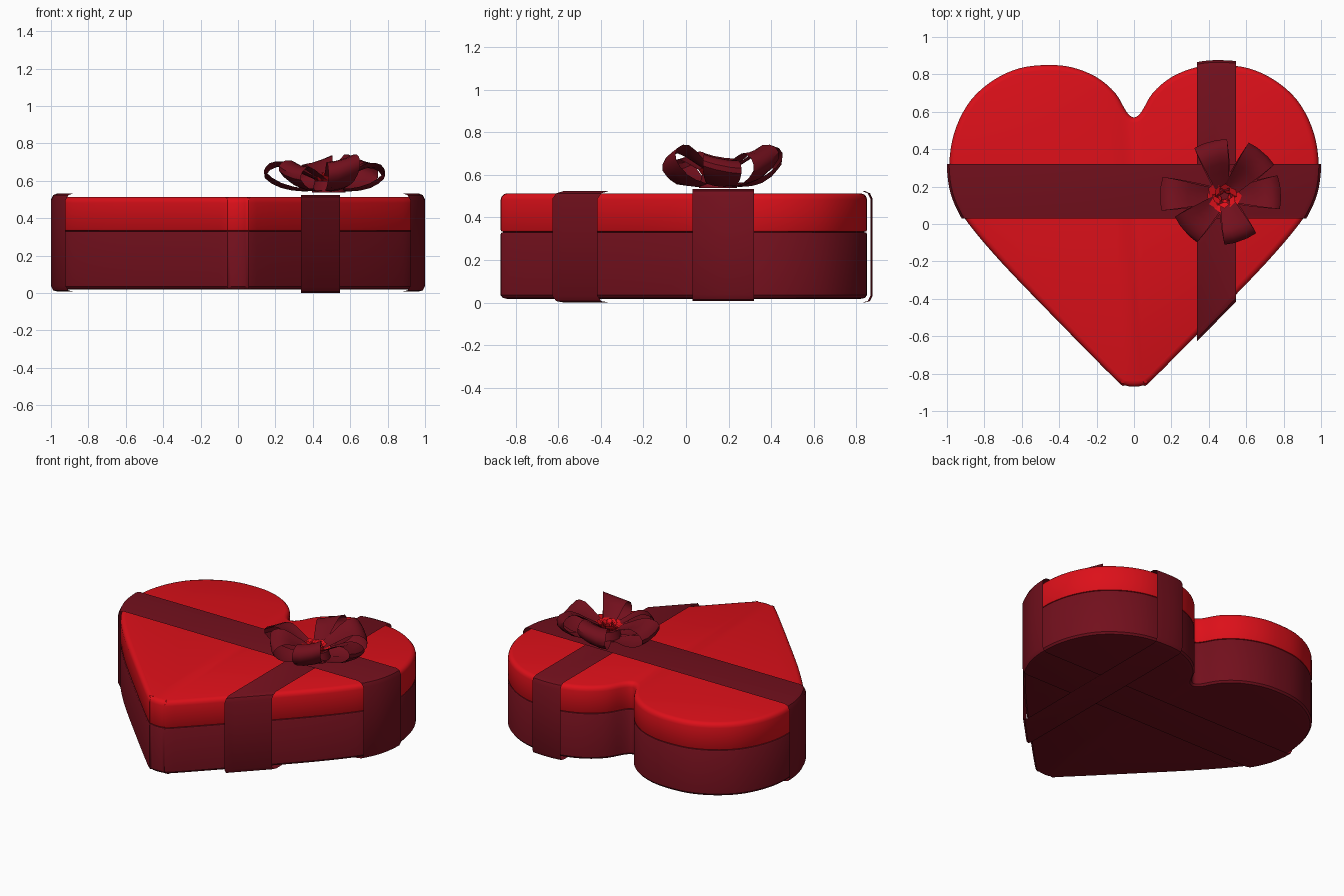
import bpy, bmesh, math, random
from mathutils import Vector

if "Cube" in bpy.data.objects:
    bpy.data.objects.remove(bpy.data.objects["Cube"])

random.seed(4)


def material(name, color):
    m = bpy.data.materials.new(name)
    m.diffuse_color = color
    m.use_nodes = True
    m.node_tree.nodes["Principled BSDF"].inputs["Base Color"].default_value = m.diffuse_color
    return m


RED = material("bright_red", (0.72, 0.005, 0.01, 1))
DARK = material("dark_red", (0.17, 0.005, 0.012, 1))


def finish(bm, name, mat, angle=35):
    me = bpy.data.meshes.new(name)
    bm.to_mesh(me)
    bm.free()
    ob = bpy.data.objects.new(name, me)
    me.materials.append(mat)
    bpy.context.collection.objects.link(ob)
    bpy.ops.object.select_all(action='DESELECT')
    ob.select_set(True)
    bpy.context.view_layer.objects.active = ob
    bpy.ops.object.shade_smooth_by_angle(angle=math.radians(angle))
    return ob


def smooth_path(pts, steps, closed):
    """Catmull-Rom interpolation through the control points."""
    n, out = len(pts), []
    for i in range(n if closed else n - 1):
        if closed:
            a, b, c, d = (pts[(i + k) % n] for k in (-1, 0, 1, 2))
        else:
            a, b, c, d = (pts[min(max(i + k, 0), n - 1)] for k in (-1, 0, 1, 2))
        for s in range(steps):
            t = s / steps
            out.append(0.5 * (2 * b + (c - a) * t + (2 * a - 5 * b + 4 * c - d) * t * t
                              + (3 * b - a - 3 * c + d) * t ** 3))
    if not closed:
        out.append(pts[-1])
    return out


# Heart outline: right half, mirrored to the left
half = [(0, .57), (.04, .60), (.10, .70), (.20, .785), (.33, .837), (.46, .85), (.61, .833),
        (.75, .77), (.87, .665), (.95, .52), (.985, .36), (.975, .20), (.93, .075),
        (.86, -.03), (.70, -.215), (.45, -.475), (.10, -.83), (.05, -.862), (0, -.87)]
ctrl = [Vector(p) for p in half] + [Vector((-x, y)) for x, y in half[-2:0:-1]]
HEART = smooth_path(ctrl, 4, True)


def heart_solid(profile):
    """Loft the heart through (outward offset, z) levels and cap both ends."""
    bm = bmesh.new()
    n, rings = len(HEART), []
    for off, z in profile:
        ring = []
        for i, p in enumerate(HEART):
            t = (HEART[(i + 1) % n] - HEART[i - 1]).normalized()
            ring.append(bm.verts.new((p.x - t.y * off, p.y + t.x * off, z)))
        rings.append(ring)
    for a, b in zip(rings, rings[1:]):
        for i in range(n):
            j = (i + 1) % n
            bm.faces.new((a[i], a[j], b[j], b[i]))
    bm.faces.new(rings[0])
    bm.faces.new(rings[-1])
    bmesh.ops.recalc_face_normals(bm, faces=bm.faces[:])
    return bm


# Box base and lid, meeting at a fine groove
finish(heart_solid([(-.03, .018), (-.01, .022), (0, .035), (0, .322), (-.004, .329), (-.015, .331)]),
       "box_base", DARK)
finish(heart_solid([(-.015, .332), (-.004, .334), (0, .341), (0, .482), (-.004, .497),
                    (-.014, .508), (-.03, .513)]), "box_lid", RED)


# Ribbons: strips cut out of a slightly larger heart shell
def ribbon(name, axis, lo, hi, off, bottom, top):
    bm = heart_solid([(off - .035, bottom), (off - .012, bottom + .006), (off, bottom + .03),
                      (off, top - .035), (off - .012, top - .01), (off - .035, top)])
    for pos, sign in ((lo, -1), (hi, 1)):
        co, no = Vector((0, 0, 0)), Vector((0, 0, 0))
        co[axis], no[axis] = pos, sign
        bmesh.ops.bisect_plane(bm, geom=bm.verts[:] + bm.edges[:] + bm.faces[:],
                               plane_co=co, plane_no=no, clear_outer=True)
    finish(bm, name, DARK)


ribbon("ribbon_across", 1, .03, .32, .014, .008, .533)
ribbon("ribbon_lengthwise", 0, .338, .545, .026, .001, .523)

# Bow loops: (distance out, height, half width) along one loop
CX, CY, CZ = .485, .15, .54
LOOP = [Vector(p) for p in ((.02, .012, .035), (.12, .004, .06), (.23, .028, .08), (.305, .085, .09),
                            (.29, .135, .088), (.22, .15, .075), (.13, .105, .055), (.04, .055, .035))]


def bow_loop(name, angle, length, lift, tilt):
    bm = bmesh.new()
    a = math.radians(angle)
    out, side = Vector((math.cos(a), math.sin(a))), Vector((-math.sin(a), math.cos(a)))
    rows = []
    for r, h, w in smooth_path(LOOP, 2, False):
        row = []
        for s in (-1, -.4, .4, 1):
            cup = .012 * s * s
            rr = r * length / .305 - cup
            p = Vector((CX, CY)) + out * rr + side * (s * w)
            z = CZ + max(h * lift + tilt * s * r, .002) + cup * .6
            row.append(bm.verts.new((p.x, p.y, z)))
        rows.append(row)
    for p, q in zip(rows, rows[1:]):
        for i in range(3):
            bm.faces.new((p[i], q[i], q[i + 1], p[i + 1]))
    finish(bm, name, DARK, 40)


for i, spec in enumerate([(178, .345, .95, .06), (105, .30, 1.1, -.10), (49, .31, 1.15, .09),
                          (4, .30, .9, -.06), (290, .255, 1.15, .09), (221, .285, .95, -.08)]):
    bow_loop(f"bow_loop_{i + 1}", *spec)

# Bow hub under the rosette
bm = bmesh.new()
bmesh.ops.create_cone(bm, cap_ends=True, segments=12, radius1=.09, radius2=.075, depth=.06)
bmesh.ops.translate(bm, verts=bm.verts[:], vec=(CX, CY, CZ + .028))
finish(bm, "bow_hub", DARK)

# Rosette: rings of overlapping leaning petals
bm = bmesh.new()
for ring, (radius, count, top) in enumerate([(.09, 7, .088), (.062, 6, .098), (.034, 5, .104)]):
    for k in range(count):
        a = math.tau * k / count + ring * .5
        verts = []
        for da, r, z in ((-.65, radius * .8, .055), (.65, radius * .65, .055),
                         (.6, radius * .85, top - .008), (0, radius * 1.05, top), (-.6, radius, top - .006)):
            j = random.uniform(-.005, .005)
            verts.append(bm.verts.new((CX + (r + j) * math.cos(a + da),
                                       CY + (r + j) * math.sin(a + da), CZ + z + j)))
        core = bm.verts.new((CX + radius * .5 * math.cos(a), CY + radius * .5 * math.sin(a),
                             CZ + top - .02))
        bm.faces.new(verts)
        bm.faces.new((verts[2], verts[3], core))
        bm.faces.new((verts[3], verts[4], core))
finish(bm, "bow_rosette", RED, 20)
